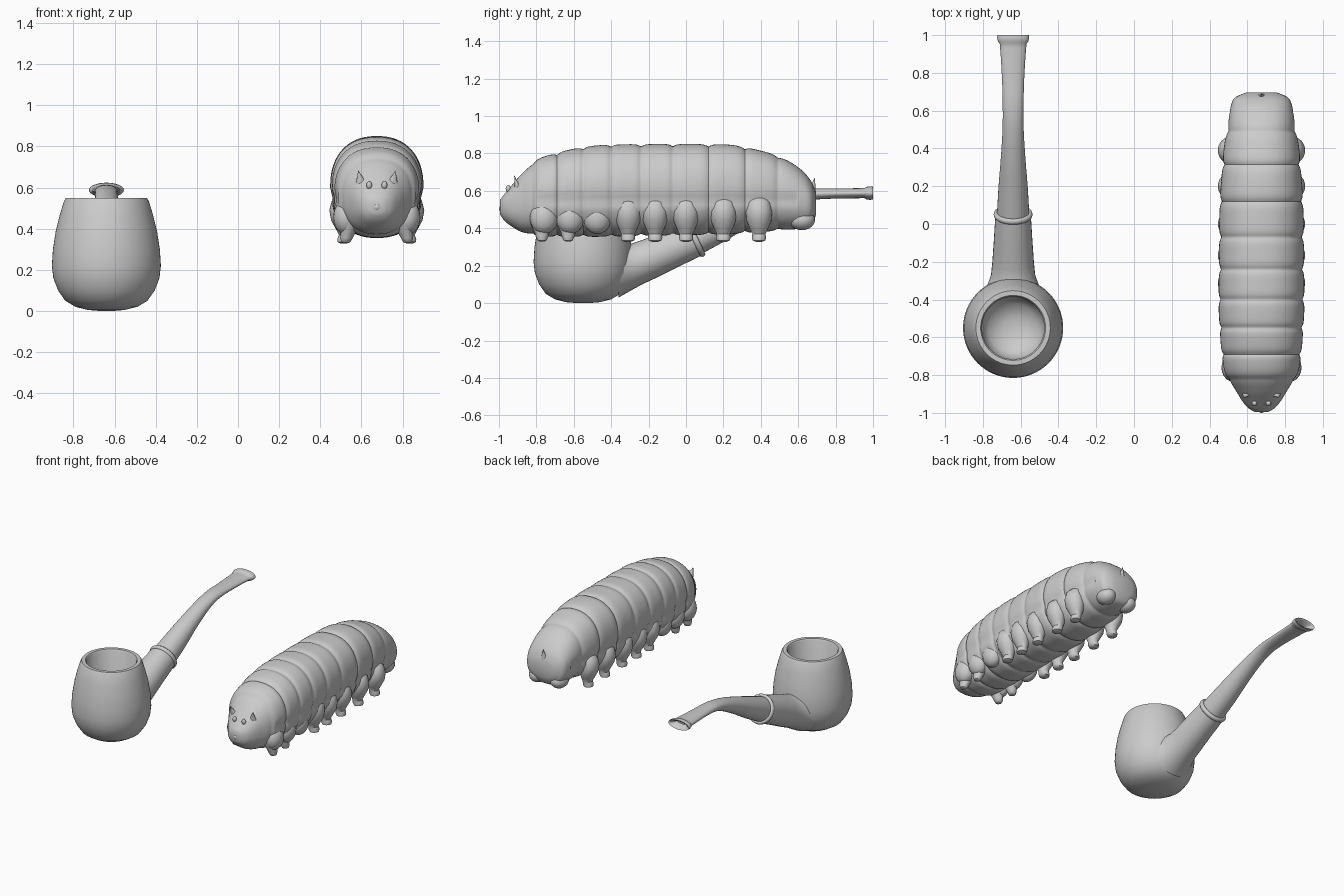
import bpy, bmesh, math
from mathutils import Matrix

cube = bpy.data.objects.get("Cube")
if cube:
    bpy.data.objects.remove(cube, do_unlink=True)

clay = bpy.data.materials.new("light_grey")
clay.use_nodes = True
clay.diffuse_color = (0.6, 0.6, 0.6, 1)
clay.node_tree.nodes["Principled BSDF"].inputs["Base Color"].default_value = (0.6, 0.6, 0.6, 1)

PIPE_X, GRUB_X = -0.64, 0.675


def finish(name, bm):
    bmesh.ops.recalc_face_normals(bm, faces=bm.faces)
    mesh = bpy.data.meshes.new(name)
    bm.to_mesh(mesh)
    bm.free()
    obj = bpy.data.objects.new(name, mesh)
    bpy.context.collection.objects.link(obj)
    mesh.materials.append(clay)
    bpy.ops.object.select_all(action="DESELECT")
    obj.select_set(True)
    bpy.context.view_layer.objects.active = obj
    bpy.ops.object.shade_smooth_by_angle(angle=math.radians(45))
    return obj


def skin(name, rings):
    """Bridge a list of point loops into one capped surface."""
    bm = bmesh.new()
    loops = [[bm.verts.new(p) for p in ring] for ring in rings]
    n = len(loops[0])
    for a, b in zip(loops, loops[1:]):
        for i in range(n):
            j = (i + 1) % n
            bm.faces.new((a[i], a[j], b[j], b[i]))
    bm.faces.new(loops[0])
    bm.faces.new(loops[-1])
    return finish(name, bm)


def flat_ring(x, y, z, rx, ry, n=24):
    angles = [2 * math.pi * i / n for i in range(n)]
    return [(x + rx * math.cos(a), y + ry * math.sin(a), z) for a in angles]


def tube(name, sections, n=32):
    """Sections are (y, z, half width, half height, tilt in degrees)."""
    rings = []
    for y, z, w, h, tilt in sections:
        s, c = math.sin(math.radians(tilt)), math.cos(math.radians(tilt))
        angles = [2 * math.pi * i / n for i in range(n)]
        rings.append([(PIPE_X + w * math.cos(a), y - h * s * math.sin(a),
                       z + h * c * math.sin(a)) for a in angles])
    return skin(name, rings)


def ball(name, loc, radii):
    bm = bmesh.new()
    bmesh.ops.create_uvsphere(bm, u_segments=20, v_segments=12, radius=1)
    bmesh.ops.transform(bm, matrix=Matrix.Translation(loc) @ Matrix.Diagonal((*radii, 1)), verts=bm.verts)
    return finish(name, bm)


def sample(table, y):
    """Smoothly interpolated row of a table keyed by its first column."""
    last = len(table) - 1
    k = max(i for i in range(last) if table[i][0] <= y or i == 0)
    p0, p1, p2, p3 = (table[min(max(k + d, 0), last)] for d in (-1, 0, 1, 2))
    step = p2[0] - p1[0]
    t = min(max((y - p1[0]) / step, 0), 1)
    out = []
    for c in range(1, len(p1)):
        m1 = (p2[c] - p0[c]) / (p2[0] - p0[0]) * step
        m2 = (p3[c] - p1[c]) / (p3[0] - p1[0]) * step
        out.append((2*t**3 - 3*t*t + 1) * p1[c] + (t**3 - 2*t*t + t) * m1
                   + (3*t*t - 2*t**3) * p2[c] + (t**3 - t*t) * m2)
    return out


# Pipe bowl: outer wall, rim, then the hollow
bowl = [(0.03, 0), (0.09, 0.005), (0.15, 0.02), (0.2, 0.05), (0.235, 0.1), (0.258, 0.16),
        (0.265, 0.22), (0.26, 0.3), (0.246, 0.39), (0.226, 0.47), (0.206, 0.535), (0.197, 0.55),
        (0.172, 0.55), (0.165, 0.54), (0.165, 0.22), (0.13, 0.15), (0.05, 0.12)]
skin("pipe_bowl", [flat_ring(PIPE_X, -0.55, z, r, r, 64) for r, z in bowl])

# Shank flaring into the bowl, collar ring, and bent mouthpiece with a dished lip
tube("pipe_shank", [(-0.36, 0.18, 0.16, 0.15, 0), (-0.32, 0.19, 0.135, 0.128, 8),
                    (-0.27, 0.207, 0.117, 0.113, 16), (-0.2, 0.235, 0.11, 0.108, 24),
                    (-0.1, 0.28, 0.103, 0.103, 25), (0.045, 0.34, 0.094, 0.094, 25)])
bm = bmesh.new()
profile = [bm.verts.new((0.09 + 0.013 * math.cos(k * math.pi / 5), 0,
                         0.016 * math.sin(k * math.pi / 5))) for k in range(10)]
edges = [bm.edges.new((profile[k], profile[(k + 1) % 10])) for k in range(10)]
bmesh.ops.spin(bm, geom=profile + edges, cent=(0, 0, 0), axis=(0, 0, 1),
               angle=2 * math.pi, steps=48, use_merge=True)
bmesh.ops.remove_doubles(bm, verts=bm.verts, dist=0.0001)
bmesh.ops.transform(bm, verts=bm.verts, matrix=Matrix.Translation((PIPE_X, 0.05, 0.342))
                    @ Matrix.Rotation(math.radians(-65), 4, "X"))
finish("pipe_collar", bm)

stem = [(0.045, 0.34, 0.086, 0.086, 25), (0.2, 0.412, 0.077, 0.074, 26),
        (0.35, 0.485, 0.065, 0.058, 26), (0.5, 0.547, 0.056, 0.043, 20),
        (0.62, 0.578, 0.055, 0.033, 10), (0.75, 0.585, 0.058, 0.028, 2),
        (0.88, 0.587, 0.065, 0.027, 0), (0.955, 0.588, 0.071, 0.027, 0)]
path = [(y, *sample(stem, y)) for y in [0.045 + 0.91 * i / 40 for i in range(41)]]
tube("pipe_mouthpiece", path + [(0.965, 0.588, 0.08, 0.034, 0), (0.985, 0.588, 0.085, 0.036, 0),
                                (1.0, 0.588, 0.083, 0.034, 0), (0.99, 0.588, 0.062, 0.022, 0),
                                (0.95, 0.588, 0.045, 0.012, 0)])

# Caterpillar body: y, top, bottom, half width
outline = [(-0.995, 0.55, 0.475, 0.035), (-0.975, 0.578, 0.445, 0.07), (-0.94, 0.62, 0.415, 0.1),
           (-0.88, 0.69, 0.38, 0.138), (-0.8, 0.765, 0.36, 0.19), (-0.7, 0.8, 0.355, 0.21),
           (-0.6, 0.825, 0.355, 0.219), (-0.45, 0.845, 0.355, 0.227), (-0.2, 0.85, 0.36, 0.225),
           (0.1, 0.85, 0.365, 0.222), (0.25, 0.845, 0.37, 0.212), (0.4, 0.815, 0.38, 0.2),
           (0.52, 0.775, 0.39, 0.18), (0.62, 0.71, 0.4, 0.163), (0.67, 0.65, 0.42, 0.14),
           (0.695, 0.59, 0.47, 0.085)]
creases = [-1.15, -0.82, -0.69, -0.55, -0.4, -0.24, -0.07, 0.12, 0.315, 0.49, 0.8]


def body_ring(y, n=64):
    top, bottom, width = sample(outline, y)
    a, b = next((a, b) for a, b in zip(creases, creases[1:]) if a <= y < b)
    edge = abs(2 * (y - a) / (b - a) - 1)
    swell = 1 - 0.055 * edge ** 5
    mid, half = (top + bottom) / 2, (top - bottom) / 2
    ring = []
    for i in range(n):
        t = 2 * math.pi * i / n
        c, s = math.cos(t), math.sin(t)
        x = math.copysign(abs(c) ** 0.87, c) * width * swell
        z = mid + math.copysign(abs(s) ** 0.87, s) * half * swell
        # Groove between the back plates and the lower side folds
        groove = 1 - 0.05 * math.exp(-((z - 0.55) / 0.025) ** 2) * (-0.8 < y < 0.6)
        ring.append((GRUB_X + x * groove, y, z))
    return ring


skin("caterpillar_body", [body_ring(-0.995 + 1.69 * i / 200) for i in range(201)])

# Legs: height, sideways offset, radius
proleg = [(0.57, 0.15, 0.035), (0.54, 0.163, 0.055), (0.49, 0.167, 0.064), (0.44, 0.162, 0.06),
          (0.4, 0.155, 0.045), (0.37, 0.152, 0.032), (0.35, 0.157, 0.035), (0.335, 0.16, 0.031),
          (0.328, 0.16, 0.015)]
foreleg = [(0.45, 0.12, 0.06), (0.41, 0.132, 0.05), (0.38, 0.14, 0.036), (0.355, 0.147, 0.03),
           (0.335, 0.15, 0.022), (0.33, 0.15, 0.012)]
for side, label in ((1, "left"), (-1, "right")):
    for kind, shape, rows in (("foreleg", foreleg, (-0.77, -0.63)),
                              ("proleg", proleg, (-0.31, -0.165, 0, 0.2, 0.39))):
        for k, y in enumerate(rows):
            skin(f"{kind}_{label}_{k + 1}",
                 [flat_ring(GRUB_X + side * x, y, z, r, r * 1.1) for z, x, r in shape])
    # Side folds between the legs, rear clasper and face details
    for k, y in enumerate((-0.76, -0.62, -0.475)):
        ball(f"side_fold_{label}_{k + 1}", (GRUB_X + side * 0.15, y, 0.455), (0.062, 0.075, 0.085))
    ball(f"clasper_{label}", (GRUB_X + side * 0.085, 0.62, 0.445), (0.06, 0.07, 0.055))
    ball(f"eye_{label}", (GRUB_X + side * 0.037, -0.95, 0.612), (0.014, 0.014, 0.019))
    skin(f"ear_{label}", [flat_ring(GRUB_X + side * (0.075 + 0.015 * t), -0.9 - 0.018 * t,
                                    0.62 + 0.062 * t, 0.026 * (1.03 - t), 0.016 * (1.03 - t), 16)
                          for t in (0, 0.35, 0.7, 1)])

ball("nose", (GRUB_X, -0.985, 0.505), (0.019, 0.015, 0.018))
skin("tail_horn", [flat_ring(GRUB_X, 0.67 + 0.018 * t, 0.58 + 0.09 * t, 0.027 * (1.04 - t),
                             0.024 * (1.04 - t), 16) for t in (0, 0.3, 0.6, 0.85, 1)])
